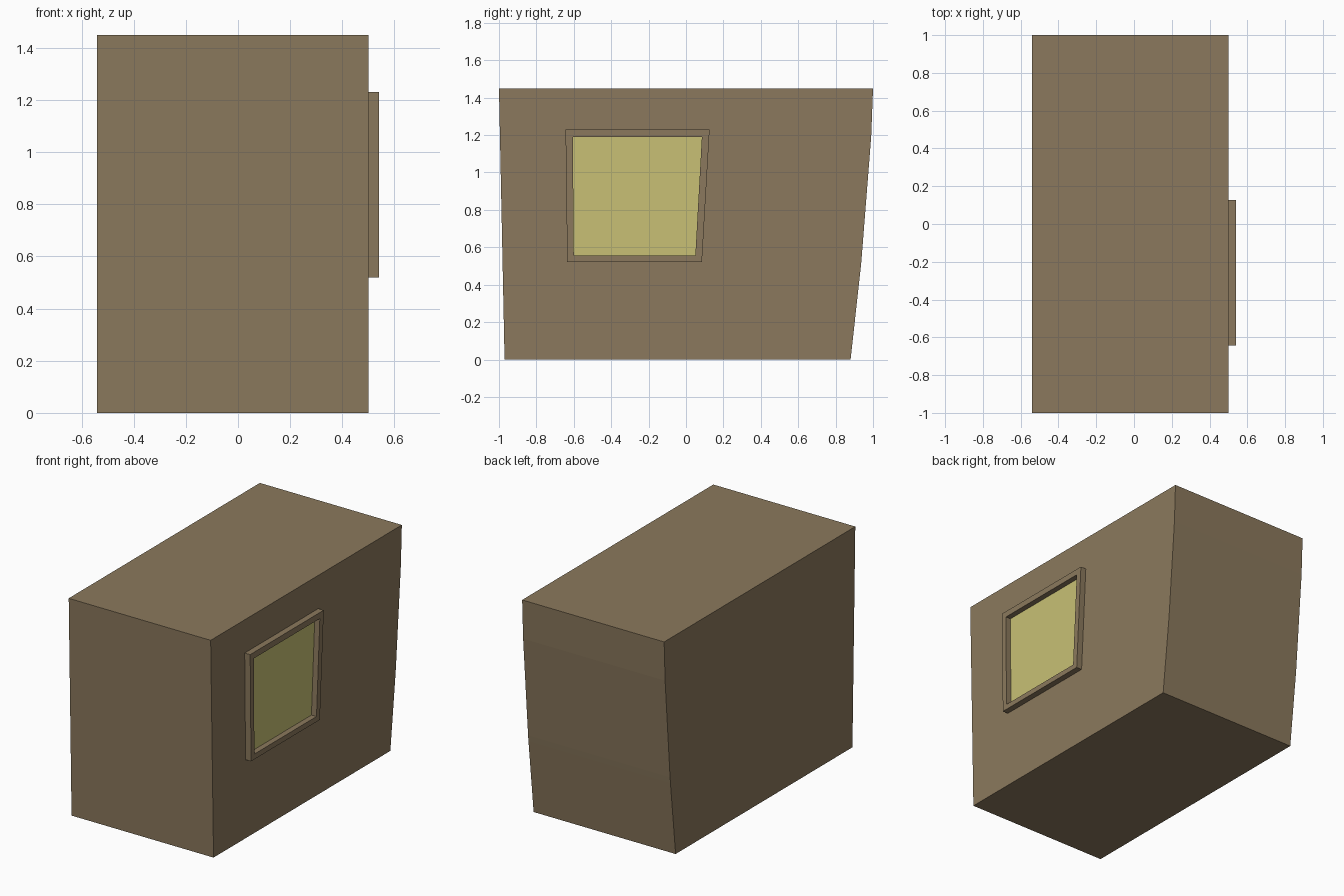
import bpy, bmesh

if "Cube" in bpy.data.objects:
    bpy.data.objects.remove(bpy.data.objects["Cube"])


def material(name, rgb):
    m = bpy.data.materials.new(name)
    m.diffuse_color = (*rgb, 1.0)
    m.use_nodes = True
    m.node_tree.nodes["Principled BSDF"].inputs["Base Color"].default_value = m.diffuse_color
    return m


def finish(name, bm, mat):
    bmesh.ops.recalc_face_normals(bm, faces=bm.faces[:])
    mesh = bpy.data.meshes.new(name)
    bm.to_mesh(mesh)
    bm.free()
    mesh.materials.append(mat)
    obj = bpy.data.objects.new(name, mesh)
    bpy.context.collection.objects.link(obj)
    return obj


def loop(bm, profile, x):
    return [bm.verts.new((x, y, z)) for y, z in profile]


def slab(name, profile, x0, x1, mat):
    """Extrude a closed (y, z) profile along x."""
    bm = bmesh.new()
    a, b = loop(bm, profile, x0), loop(bm, profile, x1)
    bm.faces.new(a)
    bm.faces.new(b)
    for i in range(len(a)):
        j = (i + 1) % len(a)
        bm.faces.new((a[i], a[j], b[j], b[i]))
    return finish(name, bm, mat)


def ring(name, outer, inner, x0, x1, mat):
    """Solid frame between two (y, z) outlines of equal length."""
    bm = bmesh.new()
    loops = [loop(bm, p, x) for p, x in
             ((outer, x0), (outer, x1), (inner, x1), (inner, x0))]
    n = len(outer)
    for k in range(4):
        a, b = loops[k], loops[(k + 1) % 4]
        for i in range(n):
            j = (i + 1) % n
            bm.faces.new((a[i], a[j], b[j], b[i]))
    return finish(name, bm, mat)


brown = material("brown wall", (0.258, 0.191, 0.109))
yellow = material("yellow glass", (0.578, 0.527, 0.178))

# Main block: slightly flared front, back wall bending outwards with height
body = [(-0.97, 0.0), (0.88, 0.0), (0.934, 0.49), (0.938, 0.53),
        (0.99, 1.19), (1.0, 1.45), (-1.0, 1.45)]
slab("wall_block", body, -0.54, 0.50, brown)

# Window on the right side: raised frame and thin pane
outer = [(-0.635, 0.52), (0.085, 0.52), (0.126, 1.23), (-0.644, 1.23)]
inner = [(-0.60, 0.555), (0.05, 0.555), (0.085, 1.19), (-0.605, 1.19)]
ring("window_frame", outer, inner, 0.50, 0.54, brown)
slab("window_pane", inner, 0.499, 0.503, yellow)
